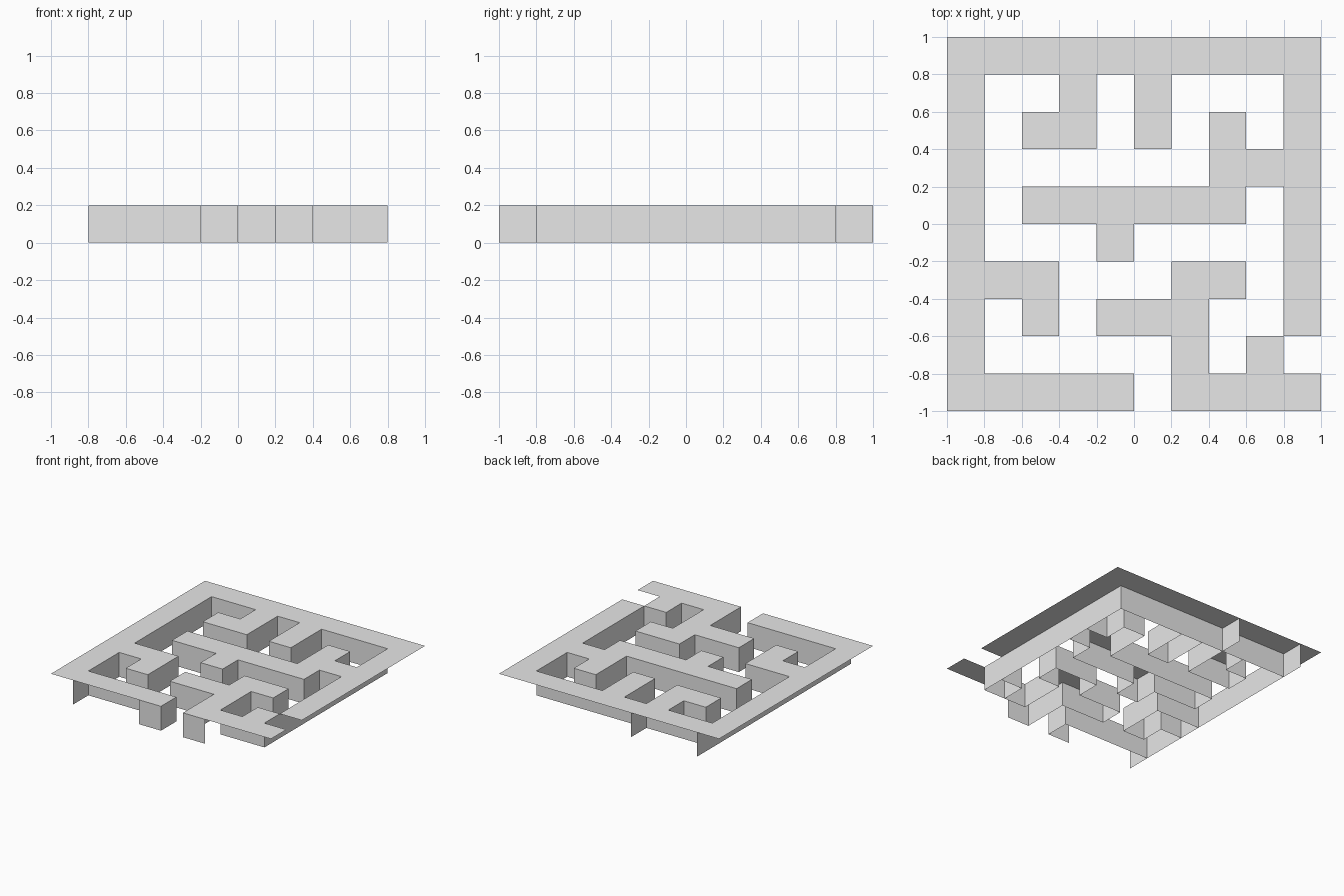
import bpy
import bmesh

cube = bpy.data.objects.get("Cube")
if cube:
    bpy.data.objects.remove(cube, do_unlink=True)

CELL = 0.2
HEIGHT = 0.2

# Maze plan, back row first: # is wall, . is passage
PLAN = [
    "##########",
    "#..#.#...#",
    "#.##.#.#.#",
    "#......###",
    "#.######.#",
    "#...#....#",
    "###...##.#",
    "#.#.###..#",
    "#.....#.#.",
    "#####.####",
]
N = len(PLAN)

grey = bpy.data.materials.new("warm_grey")
grey.use_nodes = True
colour = (0.8, 0.8, 0.8, 1)
grey.diffuse_color = colour
grey.node_tree.nodes["Principled BSDF"].inputs["Base Color"].default_value = colour


def solid(col, row):
    return PLAN[N - 1 - row][col] == "#"


def face(bm, points):
    """Add a face from grid points (column, row, 0 or 1 for the height)."""
    bm.faces.new([bm.verts.new((c * CELL - 1, r * CELL - 1, h * HEIGHT))
                  for c, r, h in points])


def panel(bm, a, b):
    """Upright panel from grid point a to b, facing right of that direction."""
    face(bm, [(*a, 0), (*b, 0), (*b, 1), (*a, 1)])


def finish(bm, name):
    bmesh.ops.remove_doubles(bm, verts=bm.verts, dist=0.0001)
    mesh = bpy.data.meshes.new(name)
    bm.to_mesh(mesh)
    bm.free()
    mesh.materials.append(grey)
    bpy.context.collection.objects.link(bpy.data.objects.new(name, mesh))


# Flat tops of the walls
bm = bmesh.new()
cells = [(c, r) for c in range(N) for r in range(N) if solid(c, r)]
for c, r in cells:
    face(bm, [(c, r, 1), (c + 1, r, 1), (c + 1, r + 1, 1), (c, r + 1, 1)])
finish(bm, "wall_tops")

# Upright sides wherever a wall meets a passage; the side exit has no jambs
bm = bmesh.new()
for c, r in cells:
    corners = [(c, r), (c + 1, r), (c + 1, r + 1), (c, r + 1)]
    steps = [(0, -1), (1, 0), (0, 1), (-1, 0)]
    for i, (dc, dr) in enumerate(steps):
        nc, nr = c + dc, r + dr
        inside = 0 <= nc < N and 0 <= nr < N
        jamb = c == N - 1 and dr != 0
        if inside and not jamb and not solid(nc, nr):
            panel(bm, corners[i], corners[(i + 1) % 4])
finish(bm, "passage_sides")

# The border's inner sides carry on behind the branches that join it
bm = bmesh.new()
last = N - 1
for i in range(1, last):
    if solid(1, i):
        panel(bm, (1, i), (1, i + 1))
    if solid(last - 1, i):
        panel(bm, (last, i + 1), (last, i))
    if solid(i, last - 1):
        panel(bm, (i, last), (i + 1, last))
    if solid(i, 1) and i == last - 1:
        panel(bm, (i + 1, 1), (i, 1))
finish(bm, "border_joints")

# Panels under the border that reach the outer edge
bm = bmesh.new()
panel(bm, (1, 0), (1, 1))
panel(bm, (1, last), (1, N))
panel(bm, (4, last), (4, N))
panel(bm, (4, 0), (5, 0))
panel(bm, (6, 0), (7, 0))
finish(bm, "border_end_panels")
